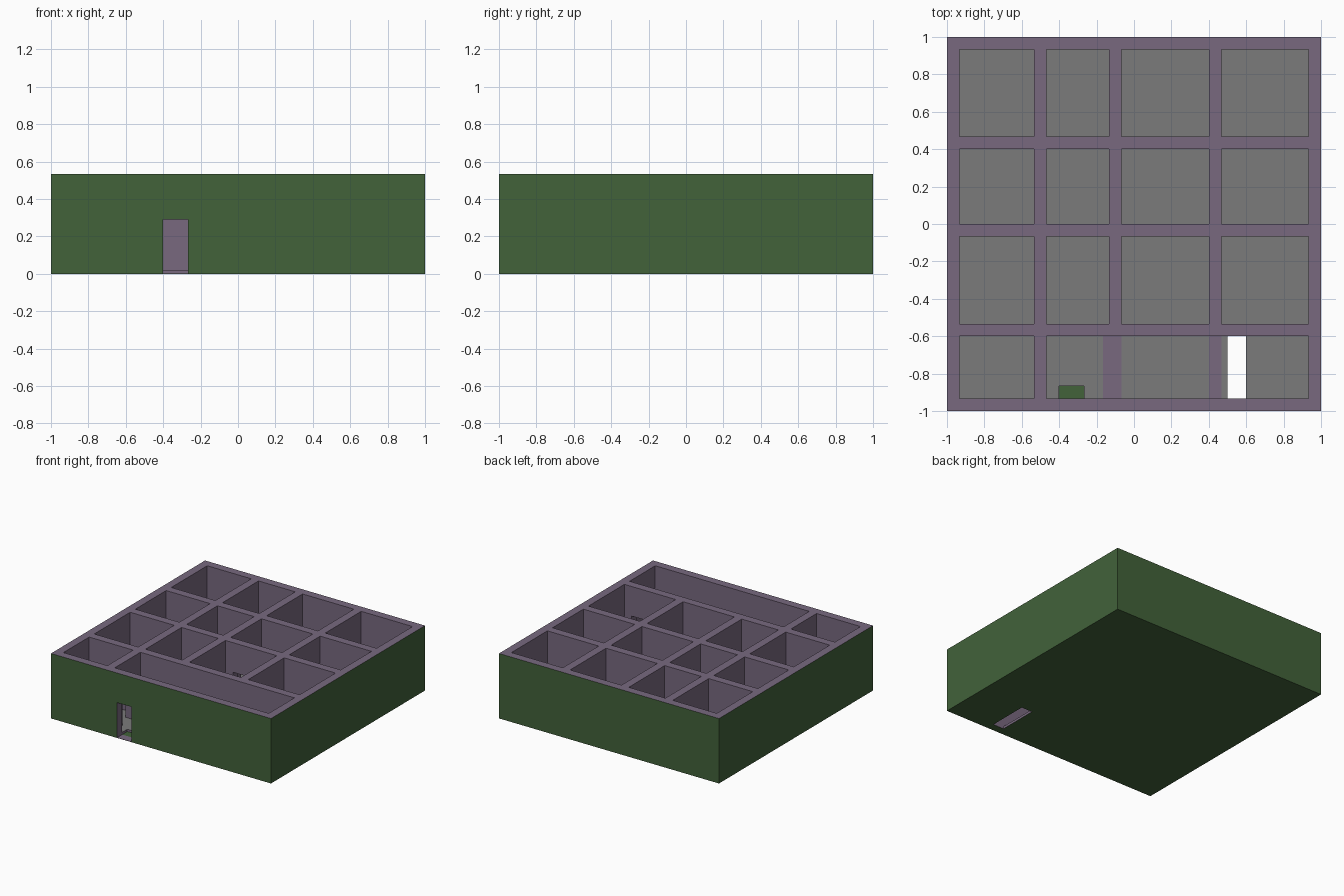
import bpy, bmesh
from mathutils import Vector

if "Cube" in bpy.data.objects:
    bpy.data.objects.remove(bpy.data.objects["Cube"])

U = 1 / 15           # wall thickness
H = 8 * U            # outer height
FLOOR = 0.02         # floor thickness
DOOR_H = 0.29


def material(name, rgb):
    m = bpy.data.materials.new(name)
    m.diffuse_color = (*rgb, 1)
    m.use_nodes = True
    m.node_tree.nodes["Principled BSDF"].inputs["Base Color"].default_value = m.diffuse_color
    return m


green = material("green_outside", (0.054, 0.122, 0.042))
purple = material("purple_walls", (0.188, 0.141, 0.212))
grey = material("grey_floor", (0.198, 0.198, 0.198))


def box(name, x0, x1, y0, y1, z0, z1):
    bm = bmesh.new()
    bmesh.ops.create_cube(bm, size=1)
    for v in bm.verts:
        v.co = Vector((x1 if v.co.x > 0 else x0,
                       y1 if v.co.y > 0 else y0,
                       z1 if v.co.z > 0 else z0))
    me = bpy.data.meshes.new(name)
    bm.to_mesh(me)
    bm.free()
    ob = bpy.data.objects.new(name, me)
    bpy.context.scene.collection.objects.link(ob)
    return ob


body = box("room_block", -1, 1, -1, 1, 0, H)
cutters = []


def cut(*size):
    c = box("cutter", *size)
    c.hide_render = True
    cutters.append(c)
    mod = body.modifiers.new("cut", 'BOOLEAN')
    mod.operation = 'DIFFERENCE'
    mod.solver = 'EXACT'
    mod.object = c


# Room spans in wall units, left to right and front to back
cols = [(-14, -8), (-7, -2), (-1, 6), (7, 14)]
rows = [(-14, -9), (-8, -1), (0, 6), (7, 14)]
rooms = [(c, r) for r in rows for c in cols if r != rows[0]]
rooms += [(cols[0], rows[0]), ((-7, 14), rows[0])]   # front corridor is one long room
for (x0, x1), (y0, y1) in rooms:
    cut(x0 * U, x1 * U, y0 * U, y1 * U, FLOOR, H + 0.1)

E = 0.01
# Doorways through walls that run along x: (left edge, wall start)
for x, y in [(0, -1), (11, -9), (-12, -9), (-5, 6)]:
    cut(x * U, (x + 2) * U, y * U - E, (y + 1) * U + E, FLOOR, DOOR_H)
# Doorways through walls that run along y: (wall start, front edge)
for x, y in [(-8, -12.5), (6, -5), (-2, -5), (-8, 2), (-2, 2), (6, 2), (-8, 10), (6, 10)]:
    cut(x * U - E, (x + 1) * U + E, y * U, (y + 2) * U, FLOOR, DOOR_H)

# Entrance with a sunken threshold, and the open pit in the corridor
SILL = 0.002
cut(-6 * U, -4 * U, -1.1, -13 * U, SILL, DOOR_H)
cut(0.5, 0.6, -14 * U, -9 * U, -0.1, 0.1)

# Bake the cuts
deps = bpy.context.evaluated_depsgraph_get()
mesh = bpy.data.meshes.new_from_object(body.evaluated_get(deps))
body.modifiers.clear()
body.data = mesh
for c in cutters:
    bpy.data.objects.remove(c)
mesh.materials.clear()
for m in (green, purple, grey):
    mesh.materials.append(m)

# Split the floor where its colour changes
bm = bmesh.new()
bm.from_mesh(mesh)


def split(faces_test, co, no):
    fs = [f for f in bm.faces if f.normal.z > 0.9 and faces_test(f)]
    geom = fs + list({e for f in fs for e in f.edges}) + list({v for f in fs for v in f.verts})
    bmesh.ops.bisect_plane(bm, geom=geom, plane_co=co, plane_no=no, dist=1e-5)


def is_floor(f):
    return abs(f.calc_center_median().z - FLOOR) < 0.005


def is_sill(f):
    return abs(f.calc_center_median().z - SILL) < 0.001


for x in (-2.5 * U, -U, 6 * U, 7 * U):
    split(is_floor, (x, 0, 0), (1, 0, 0))
split(is_sill, (0, -14 * U, 0), (0, 1, 0))

# Colour by position and direction
bm.normal_update()
for f in bm.faces:
    c, n = f.calc_center_bounds(), f.normal
    f.material_index = 1
    outside = (abs(n.x) > 0.9 and abs(c.x) > 0.999) or (abs(n.y) > 0.9 and abs(c.y) > 0.999)
    if outside or (n.z < -0.9 and c.z < 0.001):
        f.material_index = 0
    elif n.z > 0.9 and is_floor(f):
        patch = c.y < -9 * U and (-2.5 * U < c.x < -U or 6 * U < c.x < 7 * U)
        f.material_index = 1 if patch else 2
    elif n.z > 0.9 and is_sill(f) and c.y > -14 * U:
        f.material_index = 0
bm.to_mesh(mesh)
bm.free()
